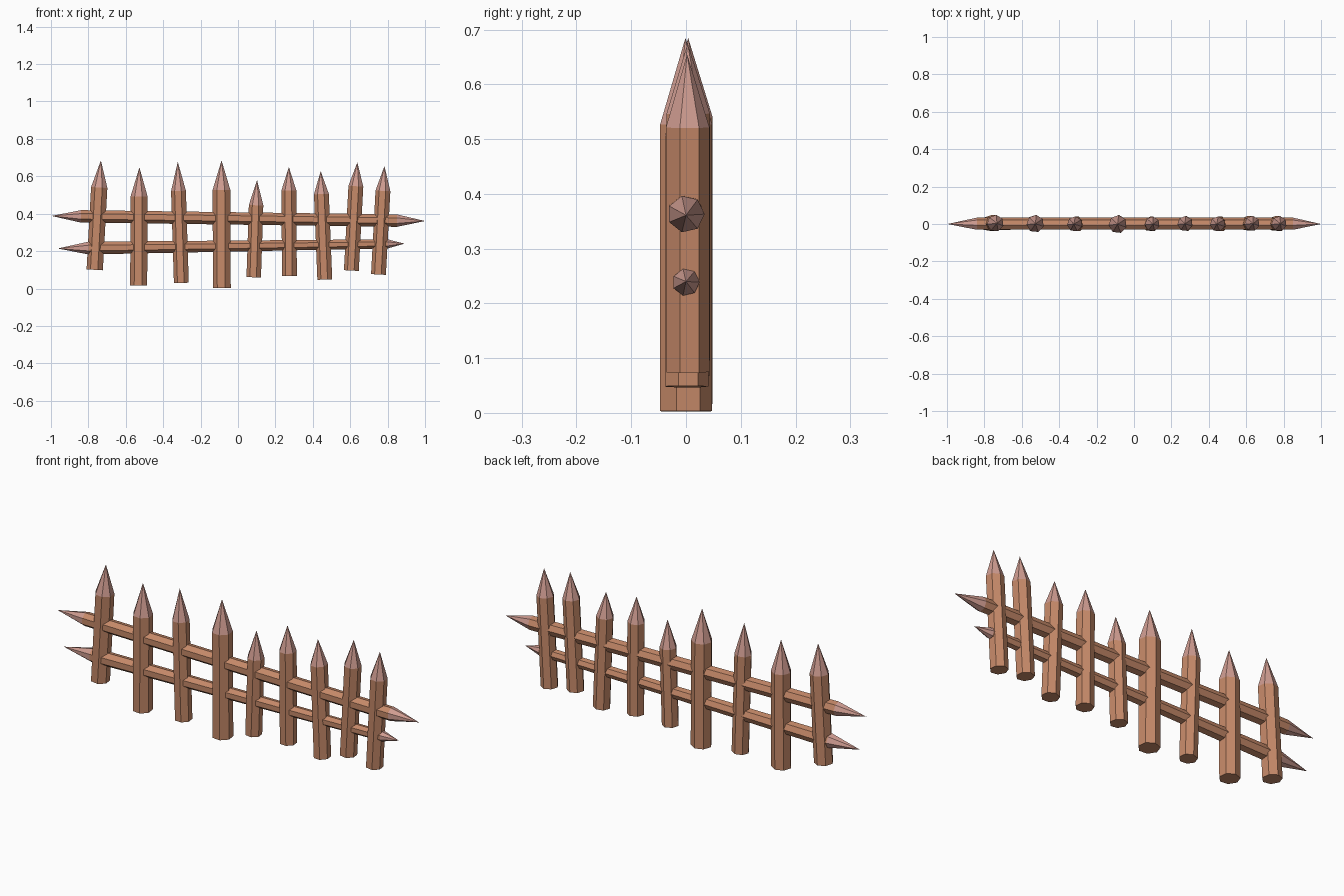
import bpy, bmesh, math
from mathutils import Vector

if "Cube" in bpy.data.objects:
    bpy.data.objects.remove(bpy.data.objects["Cube"])

SIDES = 7


def material(name, color):
    m = bpy.data.materials.new(name)
    m.diffuse_color = (*color, 1)
    m.use_nodes = True
    m.node_tree.nodes["Principled BSDF"].inputs["Base Color"].default_value = m.diffuse_color
    return m


wood = material("wood", (0.56, 0.25, 0.14))
cut_wood = material("cut_wood", (0.62, 0.33, 0.28))


def sharpened_stick(name, stations, ref, turn):
    """Skin heptagon rings along (point, radius) stations; radius 0 is a carved point."""
    axis = (stations[-1][0] - stations[0][0]).normalized()
    u = (ref - axis * ref.dot(axis)).normalized()
    v = axis.cross(u)
    bm = bmesh.new()
    rings = []
    for point, r in stations:
        if r == 0:
            rings.append([bm.verts.new(point)])
            continue
        angles = [turn + math.tau * i / SIDES for i in range(SIDES)]
        rings.append([bm.verts.new(point + r * (u * math.cos(a) + v * math.sin(a)))
                      for a in angles])
    for a, b in zip(rings, rings[1:]):
        pointed = len(a) == 1 or len(b) == 1
        for i in range(SIDES):
            j = (i + 1) % SIDES
            if len(a) == 1:
                f = bm.faces.new((a[0], b[j], b[i]))
            elif len(b) == 1:
                f = bm.faces.new((a[i], a[j], b[0]))
            else:
                f = bm.faces.new((a[i], a[j], b[j], b[i]))
            f.material_index = int(pointed)
    # flat sawn end where the stick is not pointed
    for ring in (rings[0], rings[-1]):
        if len(ring) > 1:
            bm.faces.new(ring)
    bmesh.ops.recalc_face_normals(bm, faces=bm.faces)
    mesh = bpy.data.meshes.new(name)
    bm.to_mesh(mesh)
    bm.free()
    mesh.materials.append(wood)
    mesh.materials.append(cut_wood)
    ob = bpy.data.objects.new(name, mesh)
    bpy.context.collection.objects.link(ob)
    return ob


# Upright stakes: bottom x, bottom z, tip x, tip z, shoulder z, radius, y
stakes = [
    (-0.765, 0.100, -0.733, 0.685, 0.540, 0.045, 0.004),
    (-0.530, 0.016, -0.527, 0.648, 0.492, 0.047, 0.002),
    (-0.302, 0.030, -0.322, 0.677, 0.522, 0.041, 0.000),
    (-0.085, 0.003, -0.088, 0.685, 0.527, 0.049, -0.001),
    (0.085, 0.060, 0.102, 0.580, 0.445, 0.040, 0.000),
    (0.276, 0.067, 0.272, 0.650, 0.525, 0.041, 0.002),
    (0.465, 0.048, 0.442, 0.628, 0.505, 0.041, 0.000),
    (0.607, 0.096, 0.638, 0.675, 0.547, 0.041, 0.003),
    (0.752, 0.075, 0.783, 0.655, 0.522, 0.041, 0.002),
]
for n, (xb, zb, xt, zt, zs, r, y) in enumerate(stakes, 1):
    bottom, tip = Vector((xb, y, zb)), Vector((xt, y, zt))
    shoulder = bottom.lerp(tip, (zs - zb) / (zt - zb))
    sharpened_stick(f"stake_{n}", [(bottom, r), (shoulder, r), (tip, 0)],
                    Vector((1, 0, 0)), math.radians(-19))

# Cross rails, pointed at both ends: tip x/z, shoulder x and radius per end
rails = [
    ("upper_rail", (-0.997, 0.388), (-0.84, 0.034), (0.85, 0.034), (1.0, 0.361)),
    ("lower_rail", (-0.963, 0.214), (-0.80, 0.035), (0.80, 0.025), (0.89, 0.240)),
]
for name, (x0, z0), (xa, ra), (xb, rb), (x1, z1) in rails:
    left, right = Vector((x0, 0, z0)), Vector((x1, 0, z1))

    def at(x):
        return left.lerp(right, (x - x0) / (x1 - x0))

    sharpened_stick(name, [(left, 0), (at(xa), ra), (at(xb), rb), (right, 0)],
                    Vector((0, 1, 0)), 0.0)
